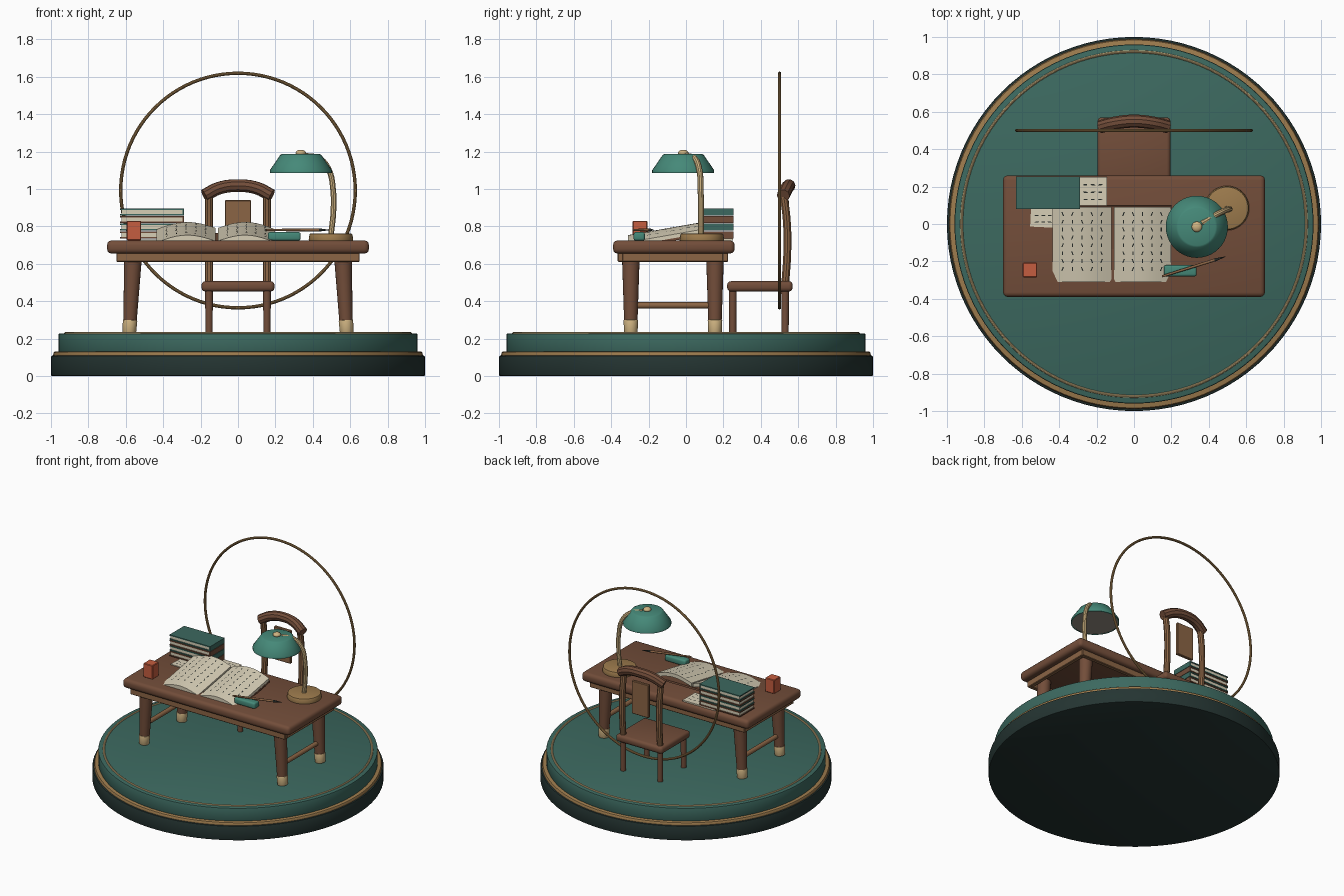
import bpy, bmesh, math
from mathutils import Vector

if "Cube" in bpy.data.objects:
    bpy.data.objects.remove(bpy.data.objects["Cube"])


def mat(name, *c):
    m = bpy.data.materials.new(name)
    m.diffuse_color = (*c, 1)
    m.use_nodes = True
    m.node_tree.nodes["Principled BSDF"].inputs["Base Color"].default_value = m.diffuse_color
    return m


DARK = mat("dark base", .018, .035, .032)
TEAL = mat("teal", .045, .14, .115)
SHADE = mat("lamp teal", .06, .25, .19)
WOOD = mat("wood", .17, .075, .042)
TAN = mat("light wood", .26, .13, .06)
GOLD = mat("gold", .34, .2, .075)
BRASS = mat("brass", .62, .45, .22)
PAPER = mat("paper", .68, .62, .47)
INK = mat("ink", .02, .025, .022)
RED = mat("red", .56, .11, .05)
GREY = mat("shade lining", .3, .27, .23)


def finish(o, name, m):
    o.name = name
    o.data.materials.clear()
    o.data.materials.append(m)
    bpy.ops.object.select_all(action='DESELECT')
    o.select_set(True)
    bpy.context.view_layer.objects.active = o
    bpy.ops.object.shade_smooth_by_angle(angle=math.radians(35))
    return o


def mesh(name, bm, m):
    bmesh.ops.recalc_face_normals(bm, faces=bm.faces)
    me = bpy.data.meshes.new(name)
    bm.to_mesh(me)
    bm.free()
    o = bpy.data.objects.new(name, me)
    bpy.context.collection.objects.link(o)
    return finish(o, name, m)


def box(name, lo, hi, m, bevel=0, seg=2, rot=(0, 0, 0)):
    bm = bmesh.new()
    bmesh.ops.create_cube(bm, size=1)
    bmesh.ops.scale(bm, verts=bm.verts, vec=[b - a for a, b in zip(lo, hi)])
    if bevel:
        bmesh.ops.bevel(bm, geom=bm.edges[:], offset=bevel, segments=seg, profile=.5, affect='EDGES')
    o = mesh(name, bm, m)
    o.location = [(a + b) / 2 for a, b in zip(lo, hi)]
    o.rotation_euler = rot
    return o


def rod(name, a, b, r1, r2, m, n=20, bevel=0):
    a, b = Vector(a), Vector(b)
    bm = bmesh.new()
    bmesh.ops.create_cone(bm, cap_ends=True, segments=n, radius1=r1, radius2=r2, depth=(b - a).length)
    if bevel:
        rims = [e for e in bm.edges if abs(e.verts[0].co.z - e.verts[1].co.z) < 1e-5]
        bmesh.ops.bevel(bm, geom=rims, offset=bevel, segments=2, profile=.5, affect='EDGES')
    o = mesh(name, bm, m)
    o.location = (a + b) / 2
    o.rotation_euler = (b - a).to_track_quat('Z', 'Y').to_euler()
    return o


def tube(name, pts, r, m):
    c = bpy.data.curves.new(name, 'CURVE')
    c.dimensions = '3D'
    c.bevel_depth, c.bevel_resolution, c.resolution_u = r, 3, 6
    c.use_fill_caps = True
    s = c.splines.new('BEZIER')
    s.bezier_points.add(len(pts) - 1)
    for p, co in zip(s.bezier_points, pts):
        p.co = co
        p.handle_left_type = p.handle_right_type = 'AUTO'
    o = bpy.data.objects.new(name, c)
    bpy.context.collection.objects.link(o)
    bpy.ops.object.select_all(action='DESELECT')
    o.select_set(True)
    bpy.context.view_layer.objects.active = o
    bpy.ops.object.convert(target='MESH')
    return finish(bpy.context.object, name, m)


def torus(name, loc, R, r, m, rot=(0, 0, 0)):
    bpy.ops.mesh.primitive_torus_add(location=loc, rotation=rot, major_radius=R, minor_radius=r,
                                     major_segments=96, minor_segments=10)
    return finish(bpy.context.object, name, m)


# round plinth
rod("plinth_base", (0, 0, 0), (0, 0, .11), 1, 1, DARK, 96, .008)
rod("plinth_band", (0, 0, .105), (0, 0, .13), .99, .985, GOLD, 96, .005)
rod("plinth_top", (0, 0, .125), (0, 0, .228), .96, .96, TEAL, 96, .008)
torus("plinth_trim", (0, 0, .227), .922, .008, BRASS)

# desk
box("desk_top", (-.7, -.39, .655), (.7, .26, .725), WOOD, .025, 3)
for n, y in (("front", -.365), ("back", .195)):
    box(n + "_apron", (-.65, y, .61), (.65, y + .03, .66), TAN, .004, 1)
for n, s in (("left", -1), ("right", 1)):
    box(n + "_apron", (s * .635 - .015, -.34, .61), (s * .635 + .015, .2, .66), TAN, .004, 1)
    for d, y in (("front", -.295), ("back", .155)):
        rod(f"{n}_{d}_desk_leg", (s * .58, y, .24), (s * .56, y, .657), .034, .048, WOOD)
        rod(f"{n}_{d}_foot", (s * .581, y, .23), (s * .577, y, .3), .036, .039, BRASS, 20, .004)
    rod(n + "_stretcher", (s * .572, -.295, .378), (s * .572, .155, .378), .017, .017, TAN, 14)

# chair
box("seat", (-.195, .22, .452), (.195, .57, .507), WOOD, .02, 3)
for n, s in (("left", -1), ("right", 1)):
    x = s * .155
    for d, y in (("front", .25), ("back", .53)):
        rod(f"{n}_{d}_chair_leg", (x, y, .23), (x, y, .47), .019, .021, WOOD, 16)
    tube(n + "_back_post", [(x, .53, .48), (x, .542, .68), (x, .538, .84), (x, .52, .98)], .022, TAN)
tube("top_rail", [(-.18, .52, .965), (-.1, .54, 1.005), (0, .55, 1.018), (.1, .54, 1.005), (.18, .52, .965)],
     .035, WOOD)
box("back_splat", (-.07, .527, .69), (.07, .55, .94), TAN, .004, 1)

# upright hoop
torus("hoop", (0, .5, .992), .627, .009, GOLD, (math.pi / 2, 0, 0))

# lamp
rod("lamp_base", (.497, .085, .722), (.497, .085, .762), .12, .114, GOLD, 40, .006)
tube("lamp_neck", [(.497, .08, .755), (.51, .08, .88), (.508, .078, 1.0), (.487, .072, 1.1),
                   (.44, .05, 1.16), (.36, .005, 1.178)], .016, BRASS)
bm = bmesh.new()
profile = [(.158, 1.085), (.166, 1.085), (.166, 1.1), (.11, 1.182), (.1, 1.187), (.0, 1.187)]
verts = [bm.verts.new((r, 0, z)) for r, z in profile]
edges = [bm.edges.new(p) for p in zip(verts, verts[1:])]
bmesh.ops.spin(bm, geom=verts + edges, cent=(0, 0, 0), axis=(0, 0, 1), angle=math.tau, steps=40)
bmesh.ops.remove_doubles(bm, verts=bm.verts, dist=1e-4)
mesh("lamp_shade", bm, SHADE).location = (.336, -.015, 0)
rod("shade_lining", (.336, -.015, 1.088), (.336, -.015, 1.094), .16, .16, GREY, 40)
bpy.ops.mesh.primitive_uv_sphere_add(segments=20, ring_count=10, radius=1, location=(.336, -.015, 1.193))
bpy.context.object.scale = (.028, .028, .017)
finish(bpy.context.object, "lamp_knob", BRASS)

# stacked books: two covers, pages and a spine on the right
for i in range(4):
    m = TEAL if i % 2 else WOOD
    z, x0, x1 = .736 + i * .041, -.63, -.29
    box(f"book_{i}_lower_cover", (x0, .08, z), (x1, .255, z + .008), m)
    box(f"book_{i}_pages", (x0 + .006, .085, z + .008), (x1 - .006, .25, z + .03), PAPER)
    box(f"book_{i}_upper_cover", (x0, .08, z + .03), (x1, .255, z + .038), m)
    box(f"book_{i}_spine", (x1 - .008, .08, z + .004), (x1, .255, z + .034), m)


# ink strokes laid on a surface function
def strokes(name, xs, ys, surf, w, h):
    bm = bmesh.new()
    for i, x in enumerate(xs):
        for j, y in enumerate(ys):
            k = .004 * ((i + j * 2) % 3 - 1)
            c = [(x - w + k, y - h), (x + w + k, y - h), (x + w - k, y + h), (x - w - k, y + h)]
            bm.faces.new([bm.verts.new((a, b, surf(a, b) + .002)) for a, b in c])
    return mesh(name, bm, INK)


# loose sheets under the stack
box("loose_sheet_left", (-.55, -.02, .725), (-.3, .2, .731), PAPER, rot=(0, 0, -.05))
box("loose_sheet_right", (-.42, .1, .725), (-.145, .25, .735), PAPER)
strokes("left_sheet_ink", [-.52, -.485, -.45], [.01, .045], lambda x, y: .731, .01, .003)
strokes("right_sheet_ink", [-.26, -.22, -.18], [.13, .17, .21], lambda x, y: .735, .01, .003)

# open book, sloping up to the back
box("open_book_cover", (-.435, -.3, .718), (.2, .1, .731), WOOD, rot=(math.atan(.175), 0, 0))
for n, outer, inner in (("left", -.435, -.12), ("right", .198, -.108)):
    def page(x, y):
        u = min(1, max(0, (x - outer) / (inner - outer)))
        return .785 + .035 * math.sin(math.pi * u) + .007 * u + .175 * (y - .09)
    bm = bmesh.new()
    N = 12
    rows = []
    for i in range(N + 1):
        x = outer + (inner - outer) * i / N
        rows.append([[bm.verts.new((x, y, page(x, y) - d)) for y in (-.31, .09)] for d in (0, .028)])
    for a, b in zip(rows, rows[1:]):
        bm.faces.new((a[0][0], b[0][0], b[0][1], a[0][1]))
        bm.faces.new((a[1][0], a[1][1], b[1][1], b[1][0]))
        for e in (0, 1):
            bm.faces.new((a[0][e], a[1][e], b[1][e], b[0][e]))
    for r in (rows[0], rows[-1]):
        bm.faces.new((r[0][0], r[0][1], r[1][1], r[1][0]))
    mesh(n + "_page_block", bm, PAPER)
    strokes(n + "_page_ink", [outer + (inner - outer) * (.17 + .165 * i) for i in range(5)],
            [-.24 + .042 * j for j in range(8)], page, .003, .01)

# red seal block, brush rest and brush
box("seal_block", (-.595, -.285, .725), (-.518, -.207, .83), RED, .004, 1)
box("brush_rest", (.16, -.28, .724), (.335, -.22, .77), SHADE, .012, 3)
rod("brush_handle", (.15, -.28, .781), (.43, -.193, .781), .006, .008, TAN, 12)
rod("brush_tip", (.43, -.193, .781), (.49, -.174, .781), .009, .001, INK, 12)
